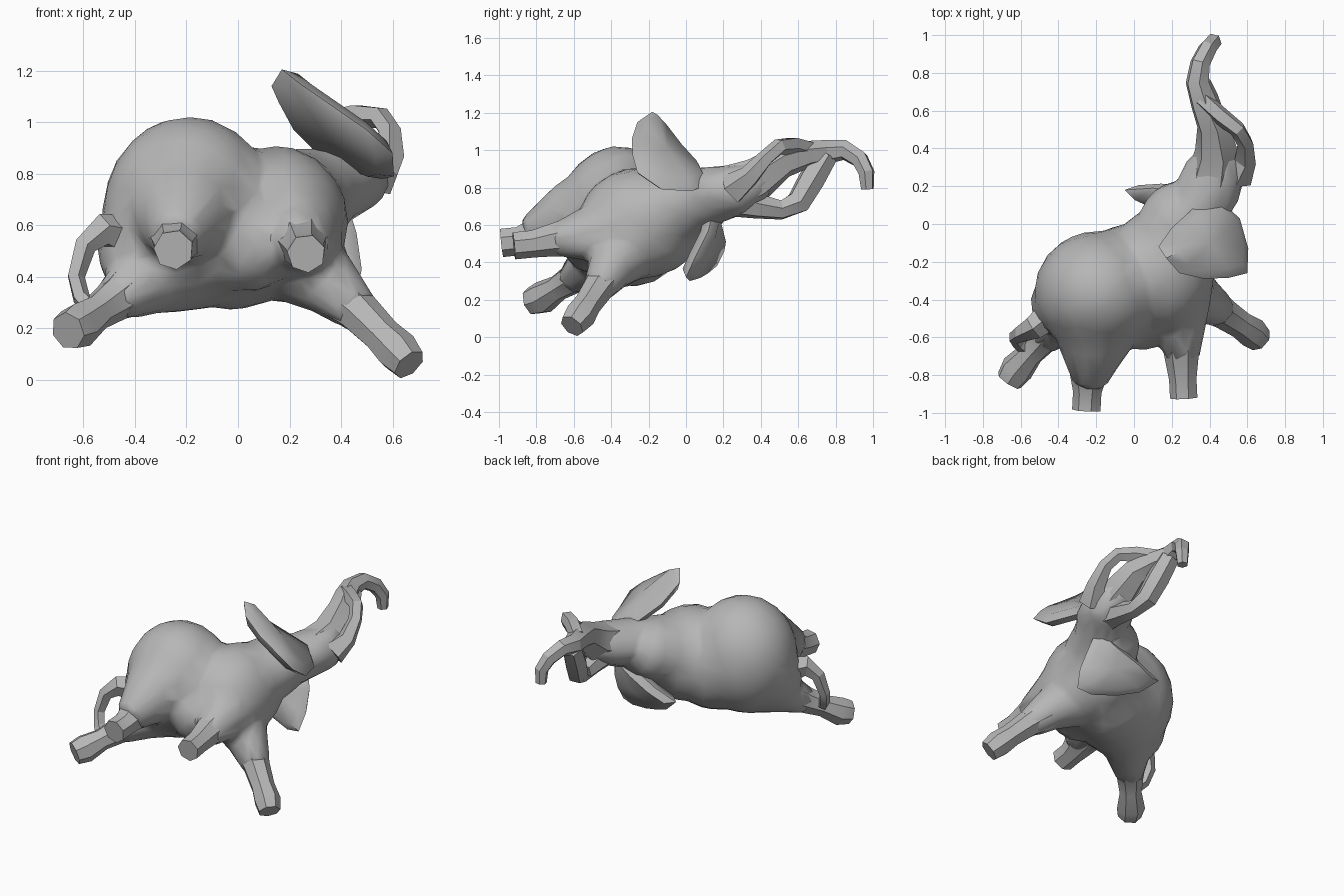
import bpy, bmesh, math
from mathutils import Vector, Matrix

hide = bpy.data.materials.new("grey hide")
hide.diffuse_color = (0.47, 0.47, 0.47, 1)


def finish(bm, name, angle):
    bmesh.ops.recalc_face_normals(bm, faces=bm.faces)
    mesh = bpy.data.meshes.new(name)
    bm.to_mesh(mesh)
    bm.free()
    mesh.materials.append(hide)
    ob = bpy.data.objects.new(name, mesh)
    bpy.context.collection.objects.link(ob)
    shade(ob, angle)
    return ob


def shade(ob, angle):
    bpy.ops.object.select_all(action='DESELECT')
    ob.select_set(True)
    bpy.context.view_layer.objects.active = ob
    bpy.ops.object.shade_smooth_by_angle(angle=math.radians(angle))


def add_tube(bm, path, sides):
    """Tapered tube through (x, y, z, radius) stations, closed at both ends."""
    pts = [Vector(p[:3]) for p in path]
    rings = []
    side = Vector((0.3, 0.2, 0.93))
    for i, p in enumerate(pts):
        d = (pts[min(i + 1, len(pts) - 1)] - pts[max(i - 1, 0)]).normalized()
        side = (side - d * side.dot(d)).normalized()
        up = d.cross(side)
        ring = []
        for k in range(sides):
            a = 2 * math.pi * k / sides
            ring.append(bm.verts.new(p + (side * math.cos(a) + up * math.sin(a)) * path[i][3]))
        rings.append(ring)
    for a, b in zip(rings, rings[1:]):
        for k in range(sides):
            n = (k + 1) % sides
            bm.faces.new((a[k], a[n], b[n], b[k]))
    bm.faces.new(rings[0])
    bm.faces.new(rings[-1])


def tube(name, path, sides=7, angle=35):
    bm = bmesh.new()
    add_tube(bm, path, sides)
    return finish(bm, name, angle)


def ear(name, outline, thick):
    """Lens-shaped flap over a 3D outline."""
    bm = bmesh.new()
    pts = [Vector(p) for p in outline]
    mid = sum(pts, Vector()) / len(pts)
    normal = Vector()
    for a, b in zip(pts, pts[1:] + pts[:1]):
        normal += (a - mid).cross(b - mid)
    normal.normalize()
    rim = [bm.verts.new(p) for p in pts]
    n = len(rim)
    for s in (1, -1):
        inner = [bm.verts.new(mid + (p - mid) * 0.8 + normal * s * thick * 0.4) for p in pts]
        top = bm.verts.new(mid + normal * s * thick * 0.5)
        for i in range(n):
            j = (i + 1) % n
            bm.faces.new((rim[i], rim[j], inner[j], inner[i]))
            bm.faces.new((inner[i], inner[j], top))
    return finish(bm, name, 50)


# torso: rump, belly, chest, neck and head fused into one skin
bm = bmesh.new()
for centre, size in [
        ((-0.19, -0.36, 0.645), (0.34, 0.325, 0.38)),  # rump
        ((-0.36, -0.42, 0.52), (0.19, 0.19, 0.22)),    # flank
        ((-0.02, -0.28, 0.57), (0.30, 0.28, 0.30)),    # belly
        ((0.04, -0.50, 0.52), (0.18, 0.17, 0.18)),     # web between the upper legs
        ((0.15, -0.24, 0.61), (0.28, 0.34, 0.30)),     # chest
        ((0.24, -0.02, 0.70), (0.22, 0.25, 0.20)),     # neck
        ((0.40, 0.20, 0.78), (0.17, 0.20, 0.135))]:    # head
    m = Matrix.Translation(centre) @ Matrix.Diagonal((*size, 1))
    bmesh.ops.create_icosphere(bm, subdivisions=3, radius=1, matrix=m)
# roots of the limbs, so they flow out of the torso
for path in [
        [(-0.21, -0.45, 0.67, 0.28), (-0.21, -0.64, 0.63, 0.20), (-0.23, -0.76, 0.58, 0.135),
         (-0.24, -0.84, 0.54, 0.10)],
        [(0.22, -0.40, 0.57, 0.20), (0.25, -0.58, 0.54, 0.13), (0.26, -0.72, 0.52, 0.09)],
        [(-0.24, -0.38, 0.45, 0.20), (-0.38, -0.51, 0.38, 0.14), (-0.49, -0.62, 0.30, 0.085)],
        [(0.20, -0.30, 0.48, 0.19), (0.36, -0.40, 0.37, 0.13), (0.47, -0.47, 0.26, 0.09)],
        [(0.32, 0.05, 0.74, 0.17), (0.46, 0.28, 0.79, 0.14), (0.44, 0.42, 0.85, 0.10)]]:
    add_tube(bm, path, 12)
torso = finish(bm, "torso_and_head", 180)
mod = torso.modifiers.new("fuse", 'REMESH')
mod.mode = 'VOXEL'
mod.voxel_size = 0.025
mod = torso.modifiers.new("soften", 'SMOOTH')
mod.iterations = 8
mod = torso.modifiers.new("simplify", 'DECIMATE')
mod.ratio = 0.08
for mod in list(torso.modifiers):
    bpy.context.view_layer.objects.active = torso
    bpy.ops.object.modifier_apply(modifier=mod.name)
shade(torso, 40)

# legs
tube("hind_leg_upper", [(-0.23, -0.72, 0.57, 0.12), (-0.24, -0.80, 0.545, 0.10),
                        (-0.245, -0.89, 0.515, 0.078), (-0.25, -0.985, 0.505, 0.078)])
tube("front_leg_upper", [(0.25, -0.60, 0.54, 0.11), (0.255, -0.72, 0.52, 0.09),
                         (0.26, -0.82, 0.50, 0.075), (0.265, -0.92, 0.49, 0.075)])
tube("hind_leg_lower", [(-0.38, -0.51, 0.38, 0.13), (-0.48, -0.61, 0.31, 0.085),
                        (-0.55, -0.69, 0.26, 0.07), (-0.62, -0.77, 0.21, 0.09),
                        (-0.66, -0.83, 0.19, 0.075)])
tube("front_leg_lower", [(0.38, -0.41, 0.34, 0.11), (0.47, -0.47, 0.26, 0.085),
                         (0.56, -0.53, 0.17, 0.075), (0.62, -0.57, 0.11, 0.085),
                         (0.665, -0.61, 0.06, 0.07)])

# tail, curling round to rest on the lower hind leg
tube("tail", [(-0.42, -0.46, 0.55, 0.09), (-0.53, -0.55, 0.58, 0.065), (-0.595, -0.58, 0.52, 0.045),
              (-0.63, -0.60, 0.40, 0.036), (-0.61, -0.63, 0.32, 0.036), (-0.56, -0.67, 0.27, 0.04)], 5, 25)

# trunk and tusks
tube("trunk", [(0.42, 0.25, 0.79, 0.14), (0.44, 0.38, 0.845, 0.12), (0.42, 0.52, 0.94, 0.09),
               (0.37, 0.64, 0.975, 0.075), (0.335, 0.75, 0.99, 0.065), (0.35, 0.85, 1.00, 0.055),
               (0.39, 0.93, 0.95, 0.05), (0.42, 0.965, 0.88, 0.045), (0.42, 0.97, 0.79, 0.035)], 6, 25)
tube("tusk_upper", [(0.54, 0.25, 0.79, 0.09), (0.59, 0.34, 0.86, 0.06), (0.59, 0.43, 0.96, 0.045),
                    (0.55, 0.50, 1.02, 0.045), (0.46, 0.57, 1.025, 0.05), (0.36, 0.66, 1.00, 0.05)], 5, 25)
tube("tusk_lower", [(0.43, 0.22, 0.75, 0.11), (0.43, 0.38, 0.70, 0.07), (0.42, 0.51, 0.68, 0.055),
                    (0.40, 0.60, 0.72, 0.07), (0.37, 0.67, 0.84, 0.075), (0.34, 0.75, 0.97, 0.065)], 6, 25)

# ears: the front rim of the upper flap flares up and outward
ear("ear_upper", [(0.17, -0.18, 1.205), (0.24, -0.26, 1.15), (0.37, -0.29, 1.06), (0.50, -0.285, 0.97),
                  (0.60, -0.26, 0.88), (0.605, -0.13, 0.79), (0.56, 0.03, 0.78), (0.46, 0.12, 0.82),
                  (0.31, 0.08, 0.90), (0.20, -0.02, 1.01), (0.13, -0.12, 1.14)], 0.10)
ear("ear_lower", [(-0.05, 0.18, 0.48), (0.06, 0.13, 0.38), (0.20, 0.07, 0.33), (0.36, 0.02, 0.30),
                  (0.46, 0.00, 0.32), (0.48, 0.05, 0.43), (0.46, 0.12, 0.57), (0.42, 0.15, 0.70),
                  (0.28, 0.17, 0.62), (0.10, 0.19, 0.54)], 0.11)
